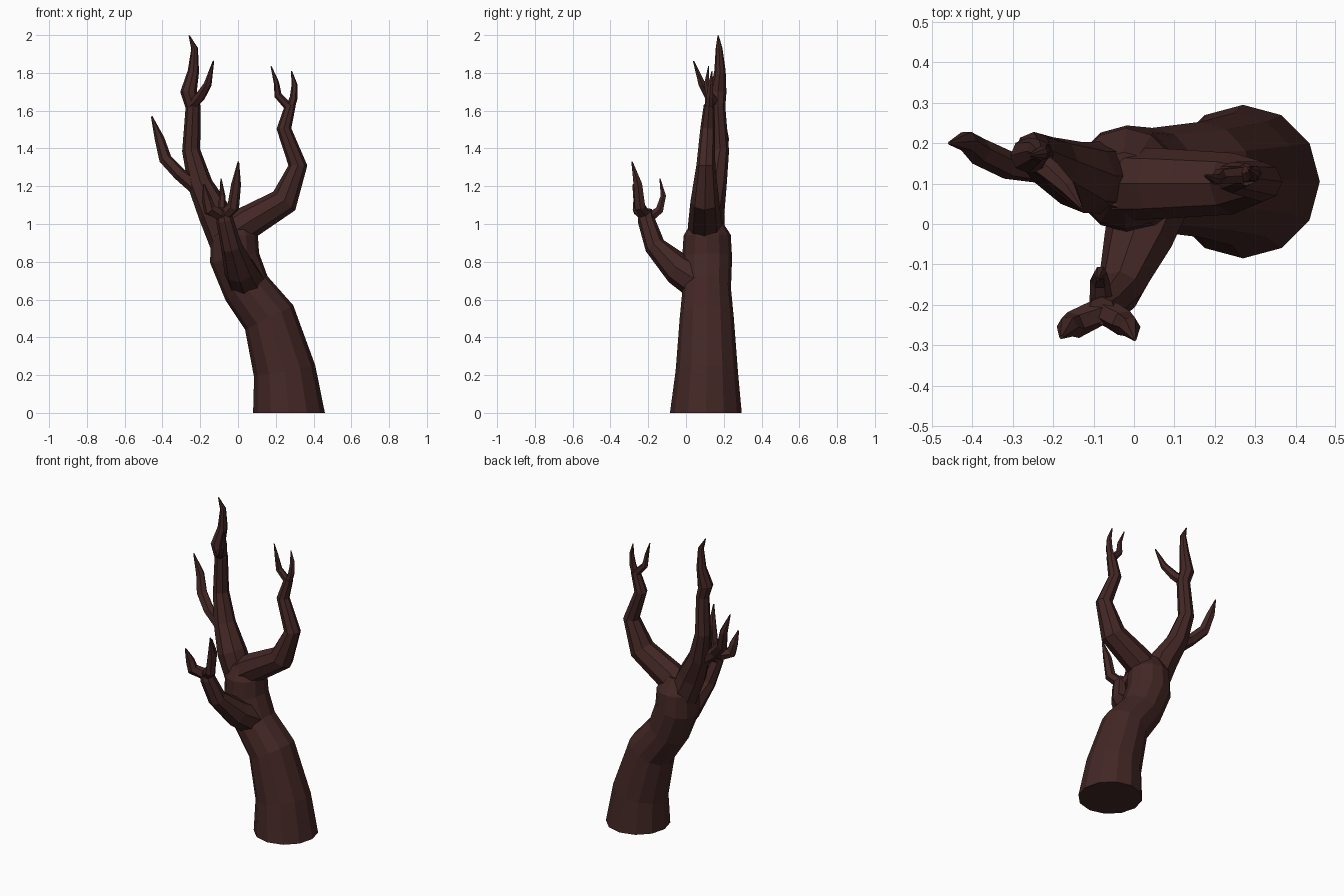
import bpy, bmesh
from mathutils import Vector
from math import cos, sin, tau

bark = bpy.data.materials.new("dark_bark")
bark.diffuse_color = (0.055, 0.02, 0.018, 1)


def limb(name, sides, pts, start=None):
    """Flat-faced tapering tube through (x, y, z, radius) points."""
    bm = bmesh.new()
    P = [Vector(p[:3]) for p in pts]
    rings = []
    for i, p in enumerate(P):
        t = Vector()
        if i > 0:
            t += (p - P[i - 1]).normalized()
        if i < len(P) - 1:
            t += (P[i + 1] - p).normalized()
        if i == 0 and start:
            t = Vector(start)
        t.normalize()
        u = Vector((1, 0, 0))
        u = (u - t * u.dot(t)).normalized()
        v = t.cross(u)
        rings.append([bm.verts.new(p + (u * cos(tau * k / sides) + v * sin(tau * k / sides)) * pts[i][3])
                      for k in range(sides)])
    for a, b in zip(rings, rings[1:]):
        for k in range(sides):
            j = (k + 1) % sides
            bm.faces.new((a[k], a[j], b[j], b[k]))
    bm.faces.new(rings[0][::-1])
    bm.faces.new(rings[-1])
    bmesh.ops.recalc_face_normals(bm, faces=bm.faces)
    me = bpy.data.meshes.new(name)
    bm.to_mesh(me)
    bm.free()
    me.materials.append(bark)
    bpy.context.collection.objects.link(bpy.data.objects.new(name, me))


# Leaning trunk, closing at the fork
limb("trunk", 12, [(.27, .105, 0, .19), (.247, .11, .22, .165), (.165, .11, .505, .143),
                   (.045, .11, .66, .128), (-.018, .112, .82, .132), (-.02, .112, .94, .125),
                   (-.025, .108, 1.03, .07)], (0, 0, 1))

# Tall left branch with its twigs
limb("left_branch", 8, [(-.06, .115, .9, .09), (-.125, .115, 1.06, .088), (-.2, .15, 1.21, .066),
                        (-.248, .18, 1.39, .048), (-.238, .168, 1.62, .04), (-.262, .17, 1.7, .044),
                        (-.236, .18, 1.81, .03), (-.23, .175, 1.93, .018), (-.259, .17, 1.998, .003)])
limb("left_inner_twig", 6, [(-.245, .16, 1.63, .03), (-.2, .125, 1.675, .028), (-.16, .085, 1.74, .021),
                            (-.13, .04, 1.863, .004)])
limb("left_outer_twig", 6, [(-.21, .14, 1.19, .045), (-.31, .145, 1.265, .035), (-.385, .18, 1.345, .034),
                            (-.415, .205, 1.45, .026), (-.457, .2, 1.57, .004)])

# Crooked right branch with two twigs
limb("right_branch", 8, [(-.02, .1, .96, .09), (.055, .1, 1.01, .088), (.245, .1, 1.122, .076),
                         (.317, .105, 1.31, .05), (.243, .115, 1.505, .039), (.278, .122, 1.63, .028)])
limb("right_twig_inner", 6, [(.278, .122, 1.61, .024), (.212, .118, 1.68, .02), (.203, .11, 1.75, .014),
                             (.175, .12, 1.835, .003)])
limb("right_twig_outer", 6, [(.272, .122, 1.6, .024), (.295, .125, 1.67, .021), (.299, .13, 1.74, .015),
                             (.283, .138, 1.81, .003)])

# Front branch reaching forward, splitting in three
limb("front_branch", 8, [(.04, .06, .7, .1), (.01, -.04, .76, .085), (-.035, -.165, .885, .056),
                         (-.07, -.21, 1.02, .046), (-.08, -.215, 1.075, .035)])
limb("front_twig_right", 6, [(-.08, -.21, 1.04, .034), (-.025, -.245, 1.09, .033), (-.01, -.255, 1.21, .026),
                             (.002, -.286, 1.33, .004)])
limb("front_twig_left", 6, [(-.07, -.21, 1.04, .036), (-.15, -.25, 1.075, .035), (-.165, -.255, 1.13, .027),
                            (-.18, -.28, 1.21, .005)])
limb("front_twig_back", 6, [(-.08, -.2, 1.03, .03), (-.085, -.14, 1.075, .024), (-.083, -.12, 1.15, .016),
                            (-.09, -.138, 1.24, .003)])
